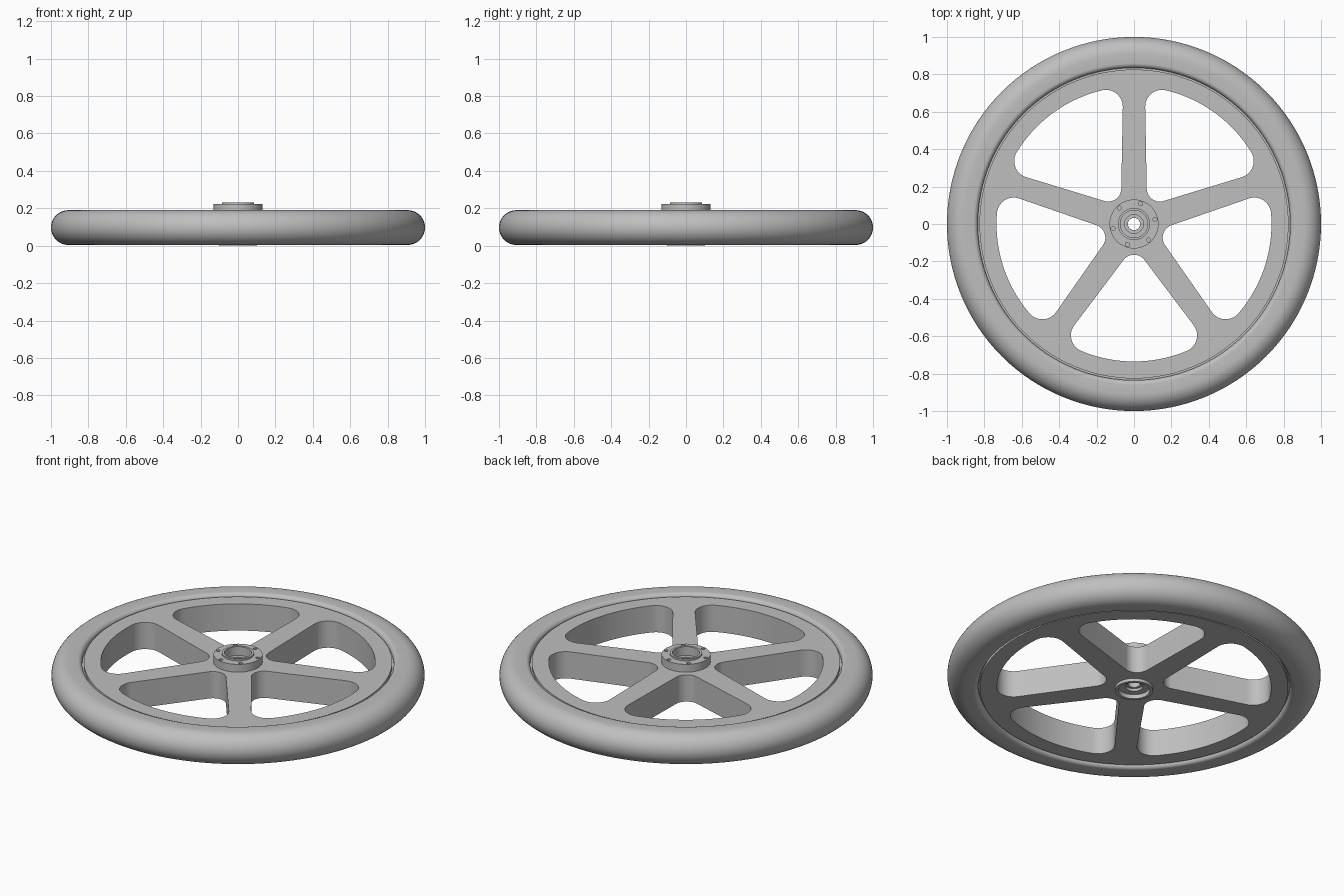
import bpy
import bmesh
from math import sin, cos, pi, radians, asin, sqrt
from mathutils import Vector, Matrix
from mathutils.geometry import convex_hull_2d

cube = bpy.data.objects.get("Cube")
if cube:
    bpy.data.objects.remove(cube, do_unlink=True)

GREY = (0.52, 0.52, 0.52, 1)
metal = bpy.data.materials.new("light grey")
metal.use_nodes = True
metal.diffuse_color = GREY
metal.node_tree.nodes["Principled BSDF"].inputs["Base Color"].default_value = GREY

DISC_LOW, DISC_HIGH = 0.018, 0.176
MID = (DISC_LOW + DISC_HIGH) / 2


def link(name, mesh):
    obj = bpy.data.objects.new(name, mesh)
    bpy.context.collection.objects.link(obj)
    mesh.materials.clear()
    mesh.materials.append(metal)
    return obj


def activate(obj):
    bpy.ops.object.select_all(action='DESELECT')
    obj.select_set(True)
    bpy.context.view_layer.objects.active = obj


def smooth(obj):
    activate(obj)
    bpy.ops.object.shade_smooth_by_angle(angle=radians(30))


def lathe(name, profile, steps):
    """Spin a closed (radius, height) outline around z."""
    bm = bmesh.new()
    rings = []
    for i in range(steps):
        a = 2 * pi * i / steps
        rings.append([bm.verts.new((r * cos(a), r * sin(a), z)) for r, z in profile])
    n = len(profile)
    for i, ring in enumerate(rings):
        after = rings[(i + 1) % steps]
        for j in range(n):
            k = (j + 1) % n
            bm.faces.new((ring[j], after[j], after[k], ring[k]))
    bmesh.ops.recalc_face_normals(bm, faces=bm.faces)
    mesh = bpy.data.meshes.new(name)
    bm.to_mesh(mesh)
    bm.free()
    return link(name, mesh)


def arc(cx, cy, radius, start, end, steps):
    return [Vector((cx + radius * cos(start + (end - start) * i / steps),
                    cy + radius * sin(start + (end - start) * i / steps)))
            for i in range(steps + 1)]


# Tyre: round tread, flat sides, small rounded inner shoulders
tread = arc(0.907, MID, 0.093, -pi / 2, pi / 2, 24)
shoulder = arc(0.86, MID + 0.068, 0.025, pi / 2, pi, 6)
lower_shoulder = [Vector((p.x, 2 * MID - p.y)) for p in reversed(shoulder)]
inner = [(0.835, MID + 0.06), (0.81, MID + 0.06), (0.81, MID - 0.06), (0.835, MID - 0.06)]
smooth(lathe("tyre", [tuple(p) for p in tread + shoulder] + inner
             + [tuple(p) for p in lower_shoulder], 128))


# Five-spoke disc: flat outline with rounded windows, extruded
def window_outline():
    tip, corner, rim = 0.07, 0.09, 0.735
    centre = rim - corner
    side = radians(36) - asin((0.06 + corner) / centre)
    pts = arc((0.068 + tip) / sin(radians(36)), 0, tip, 0, 2 * pi, 48)[:-1]
    for s in (-side, side):
        pts += arc(centre * cos(s), centre * sin(s), corner, 0, 2 * pi, 48)[:-1]
    pts += arc(0, 0, rim, -side, side, 24)[1:-1]
    return [pts[i] for i in convex_hull_2d(pts)]


outlines = [arc(0, 0, 0.826, 0, 2 * pi, 128)[:-1], arc(0, 0, 0.1, 0, 2 * pi, 64)[:-1]]
window = window_outline()
for k in range(5):
    turn = Matrix.Rotation(radians(-90 + 72 * k), 2)
    outlines.append([turn @ p for p in window])

curve = bpy.data.curves.new("disc_outline", 'CURVE')
curve.dimensions = '2D'
curve.fill_mode = 'BOTH'
curve.extrude = (DISC_HIGH - DISC_LOW) / 2
for outline in outlines:
    spline = curve.splines.new('POLY')
    spline.points.add(len(outline) - 1)
    for point, p in zip(spline.points, outline):
        point.co = (p.x, p.y, 0, 1)
    spline.use_cyclic_u = True
helper = bpy.data.objects.new("disc_outline", curve)
bpy.context.collection.objects.link(helper)
bpy.context.view_layer.update()
evaluated = helper.evaluated_get(bpy.context.evaluated_depsgraph_get())
disc_mesh = bpy.data.meshes.new_from_object(evaluated)
bpy.data.objects.remove(helper, do_unlink=True)
bm = bmesh.new()
bm.from_mesh(disc_mesh)
bmesh.ops.remove_doubles(bm, verts=bm.verts, dist=0.00001)
bmesh.ops.translate(bm, verts=bm.verts, vec=(0, 0, MID))
bmesh.ops.recalc_face_normals(bm, faces=bm.faces)
bm.to_mesh(disc_mesh)
bm.free()
disc_mesh.name = "spoked_disc"
smooth(link("spoked_disc", disc_mesh))

# Hub: flange on top, collars and stepped bore at both ends
hub = lathe("hub", [
    (0.102, 0), (0.102, DISC_HIGH), (0.131, DISC_HIGH), (0.131, 0.222),
    (0.086, 0.222), (0.086, 0.232), (0.073, 0.232), (0.073, 0.18),
    (0.05, 0.18), (0.05, 0.165), (0.033, 0.165), (0.033, 0.04),
    (0.047, 0.04), (0.047, 0.025), (0.085, 0.025), (0.085, 0)], 64)

# Six screw holes in the flange
bm = bmesh.new()
for k in range(6):
    a = radians(12 + 60 * k)
    bmesh.ops.create_cone(bm, cap_ends=True, segments=16, radius1=0.011, radius2=0.011,
                          depth=0.06, matrix=Matrix.Translation(
                              (0.115 * cos(a), 0.115 * sin(a), 0.225)))
cut_mesh = bpy.data.meshes.new("screw_hole_cutter")
bm.to_mesh(cut_mesh)
bm.free()
cutter = link("screw_hole_cutter", cut_mesh)
cut = hub.modifiers.new("screw_holes", 'BOOLEAN')
cut.operation = 'DIFFERENCE'
cut.solver = 'EXACT'
cut.object = cutter
activate(hub)
bpy.ops.object.modifier_apply(modifier=cut.name)
bpy.data.objects.remove(cutter, do_unlink=True)
smooth(hub)
